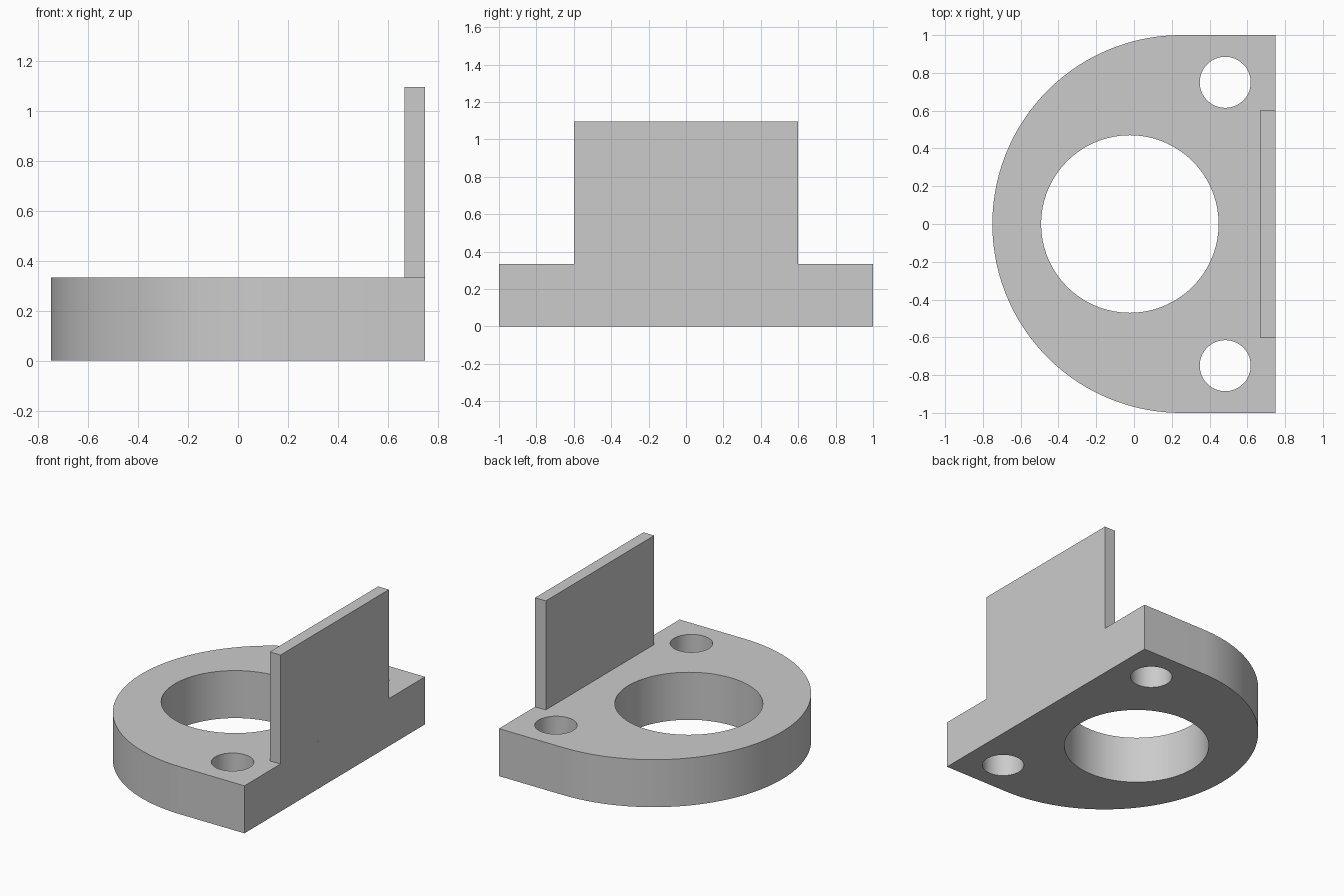
import bpy
import bmesh
from math import cos, sin, pi

cube = bpy.data.objects.get("Cube")
if cube:
    bpy.data.objects.remove(cube, do_unlink=True)

BASE_H = 0.333
EDGE_X = 0.75

# Single grey material
grey = bpy.data.materials.new("plain grey")
grey.use_nodes = True
colour = (0.6, 0.6, 0.6, 1)
grey.diffuse_color = colour
grey.node_tree.nodes["Principled BSDF"].inputs["Base Color"].default_value = colour


def arc(cx, cy, r, start, end, steps):
    return [(cx + r * cos(start + (end - start) * i / steps),
             cy + r * sin(start + (end - start) * i / steps))
            for i in range(steps + 1)]


def circle(cx, cy, r, steps=72):
    return arc(cx, cy, r, 0, 2 * pi, steps)[:-1]


def extruded_outline(name, loops, height):
    """Fill the outer loop minus the inner loops and extrude it upward."""
    curve = bpy.data.curves.new(name + " outline", "CURVE")
    curve.dimensions = "2D"
    curve.fill_mode = "BOTH"
    curve.extrude = height / 2
    for loop in loops:
        spline = curve.splines.new("POLY")
        spline.points.add(len(loop) - 1)
        for point, (x, y) in zip(spline.points, loop):
            point.co = (x, y, 0, 1)
        spline.use_cyclic_u = True
    helper = bpy.data.objects.new(name + " helper", curve)
    bpy.context.collection.objects.link(helper)
    bpy.context.view_layer.update()
    mesh = bpy.data.meshes.new_from_object(
        helper.evaluated_get(bpy.context.evaluated_depsgraph_get()))
    bpy.data.objects.remove(helper, do_unlink=True)

    # Weld caps to walls and rest the part on the ground
    bm = bmesh.new()
    bm.from_mesh(mesh)
    bmesh.ops.remove_doubles(bm, verts=bm.verts, dist=0.0001)
    bmesh.ops.translate(bm, verts=bm.verts, vec=(0, 0, height / 2))
    bmesh.ops.recalc_face_normals(bm, faces=bm.faces)
    bm.to_mesh(mesh)
    bm.free()
    return add_part(name, mesh)


def add_part(name, mesh):
    mesh.name = name
    mesh.materials.clear()
    mesh.materials.append(grey)
    obj = bpy.data.objects.new(name, mesh)
    bpy.context.collection.objects.link(obj)
    return obj


# Base: half-round slab with a large bore and two bolt holes
outer = [(EDGE_X, 1)] + arc(0.25, 0, 1, pi / 2, 3 * pi / 2, 72) + [(EDGE_X, -1)]
holes = [circle(-0.022, 0, 0.47)] + [circle(0.483, s * 0.75, 0.135) for s in (-1, 1)]
base = extruded_outline("base_flange", [outer] + holes, BASE_H)

# Upright plate flush with the straight edge
plate_top, plate_t, plate_w = 1.097, 0.083, 1.2
mesh = bpy.data.meshes.new("upright_plate")
bm = bmesh.new()
bmesh.ops.create_cube(bm, size=1)
bmesh.ops.scale(bm, verts=bm.verts, vec=(plate_t, plate_w, plate_top - BASE_H))
bmesh.ops.translate(bm, verts=bm.verts,
                    vec=(EDGE_X - plate_t / 2, 0, (plate_top + BASE_H) / 2))
bm.to_mesh(mesh)
bm.free()
add_part("upright_plate", mesh)

# Smooth the round walls, keep the rims sharp
bpy.ops.object.select_all(action="DESELECT")
base.select_set(True)
bpy.context.view_layer.objects.active = base
bpy.ops.object.shade_smooth_by_angle()
